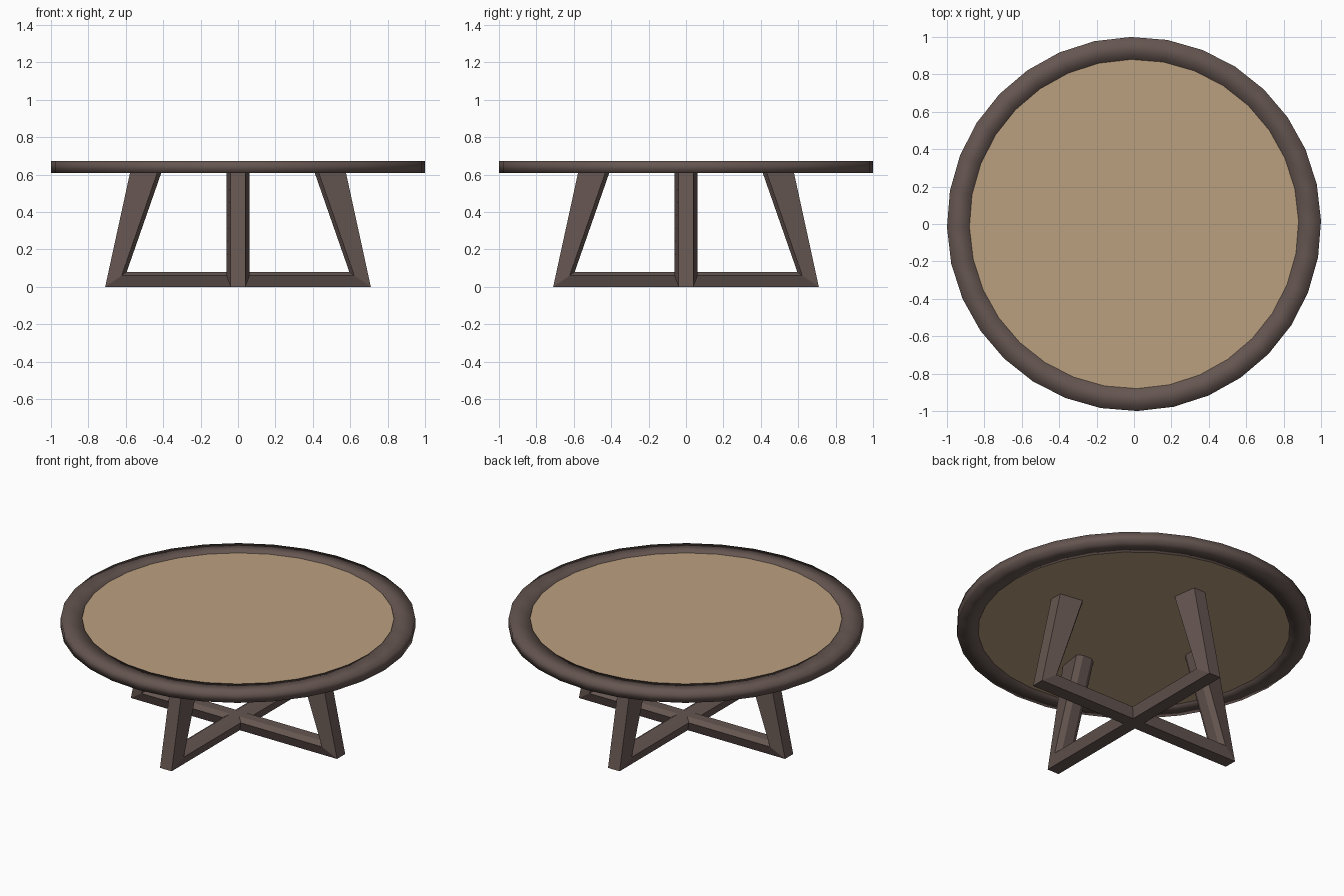
import bpy, bmesh, math

if "Cube" in bpy.data.objects:
    bpy.data.objects.remove(bpy.data.objects["Cube"])

def material(name, rgb):
    m = bpy.data.materials.new(name)
    m.diffuse_color = (*rgb, 1)
    m.use_nodes = True
    m.node_tree.nodes["Principled BSDF"].inputs["Base Color"].default_value = m.diffuse_color
    return m

DARK = material("dark wood", (0.130, 0.092, 0.081))
TAN = material("tan panel", (0.500, 0.352, 0.212))

def finish(name, bm, mat, smooth=False):
    bmesh.ops.recalc_face_normals(bm, faces=bm.faces)
    me = bpy.data.meshes.new(name)
    bm.to_mesh(me)
    bm.free()
    me.materials.append(mat)
    for p in me.polygons:
        p.use_smooth = smooth
    ob = bpy.data.objects.new(name, me)
    bpy.context.collection.objects.link(ob)
    return ob

SEGS = 32
TURN = math.radians(1)

# Table rim: rectangular profile revolved around z
profile = [(0.88, 0.61), (1.0, 0.61), (1.0, 0.672), (0.88, 0.672)]
bm = bmesh.new()
rings = []
for i in range(SEGS):
    a = TURN + i * math.tau / SEGS
    rings.append([bm.verts.new((r * math.cos(a), r * math.sin(a), z)) for r, z in profile])
for i in range(SEGS):
    p, q = rings[i], rings[(i + 1) % SEGS]
    for k in range(4):
        n = (k + 1) % 4
        bm.faces.new((p[k], q[k], q[n], p[n]))
finish("table_rim", bm, DARK, smooth=True)

# Inset table panel
bm = bmesh.new()
discs = []
for z in (0.614, 0.667):
    discs.append([bm.verts.new((0.88 * math.cos(TURN + i * math.tau / SEGS),
                                0.88 * math.sin(TURN + i * math.tau / SEGS), z))
                  for i in range(SEGS)])
    bm.faces.new(discs[-1])
for i in range(SEGS):
    j = (i + 1) % SEGS
    bm.faces.new((discs[0][i], discs[0][j], discs[1][j], discs[1][i]))
finish("table_panel", bm, TAN)

# Leg frames: leg, floor bar and leg in one sweep.
# Each layer: half width, (x, z) at the leg top, (x, z) at the foot
layers = [(0.04, (0.573, 0.63), (0.71, 0.0)),
          (0.062, (0.425, 0.63), (0.622, 0.06)),
          (0.03, (0.403, 0.63), (0.595, 0.08))]

def leg_frame(name, angle):
    bm = bmesh.new()
    section = [(1, l) for l in layers] + [(-1, l) for l in reversed(layers)]
    loops = []
    for side, at in ((-1, 1), (-1, 2), (1, 2), (1, 1)):
        loops.append([bm.verts.new((side * l[at][0], s * l[0], l[at][1])) for s, l in section])
    n = len(section)
    for p, q in zip(loops, loops[1:]):
        for k in range(n):
            m = (k + 1) % n
            bm.faces.new((p[k], q[k], q[m], p[m]))
    bm.faces.new(loops[0])
    bm.faces.new(loops[-1])
    ob = finish(name, bm, DARK)
    ob.rotation_euler.z = angle

leg_frame("leg_frame_side", 0)
leg_frame("leg_frame_front_back", math.pi / 2)
